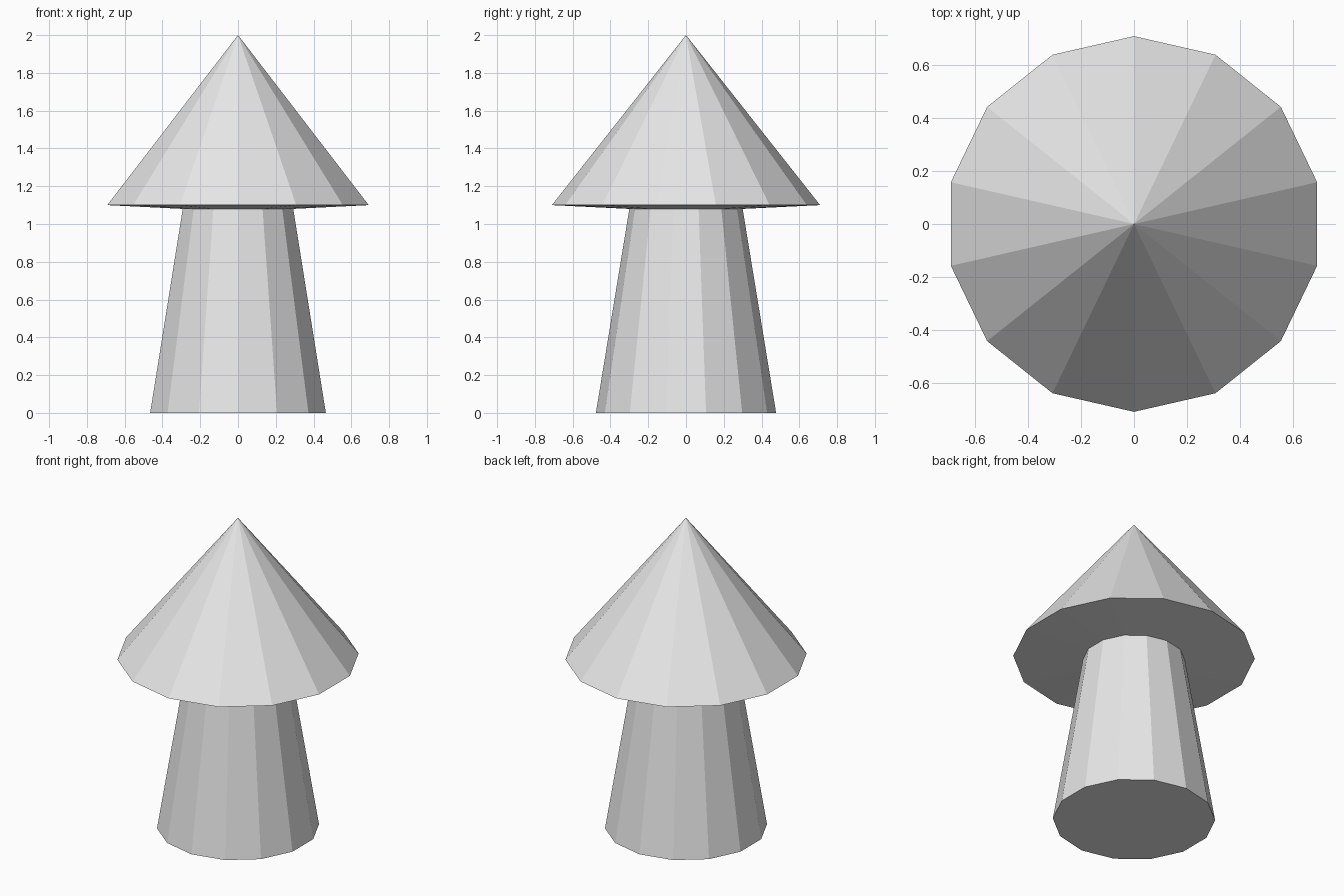
import bpy, bmesh, math

if "Cube" in bpy.data.objects:
    bpy.data.objects.remove(bpy.data.objects["Cube"])

SIDES = 14

grey = bpy.data.materials.new("light_grey")
grey.diffuse_color = (0.8, 0.8, 0.8, 1)
grey.use_nodes = True
grey.node_tree.nodes["Principled BSDF"].inputs["Base Color"].default_value = grey.diffuse_color


def lathe(name, profile):
    """Turn (radius, height) points into a faceted solid; zero radius makes a tip."""
    bm = bmesh.new()
    rings = []
    for r, z in profile:
        if r == 0:
            rings.append([bm.verts.new((0, 0, z))] * SIDES)
        else:
            angles = [math.pi / 2 + math.tau * i / SIDES for i in range(SIDES)]
            rings.append([bm.verts.new((r * math.cos(a), r * math.sin(a), z))
                          for a in angles])
    for low, high in zip(rings, rings[1:]):
        for i in range(SIDES):
            j = (i + 1) % SIDES
            corners = dict.fromkeys((low[i], low[j], high[j], high[i]))
            bm.faces.new(list(corners))
    # Close open ends
    for ring in (rings[0], rings[-1]):
        if ring[0] is not ring[1]:
            bm.faces.new(ring)
    bmesh.ops.recalc_face_normals(bm, faces=bm.faces[:])
    mesh = bpy.data.meshes.new(name)
    bm.to_mesh(mesh)
    bm.free()
    mesh.materials.append(grey)
    obj = bpy.data.objects.new(name, mesh)
    bpy.context.collection.objects.link(obj)
    return obj


# Tapered stem
lathe("stem", [(0.477, 0), (0.30, 1.08)])

# Pointed cap with a slightly sloping underside
lathe("cap", [(0.30, 1.08), (0.71, 1.10), (0, 2.0)])
